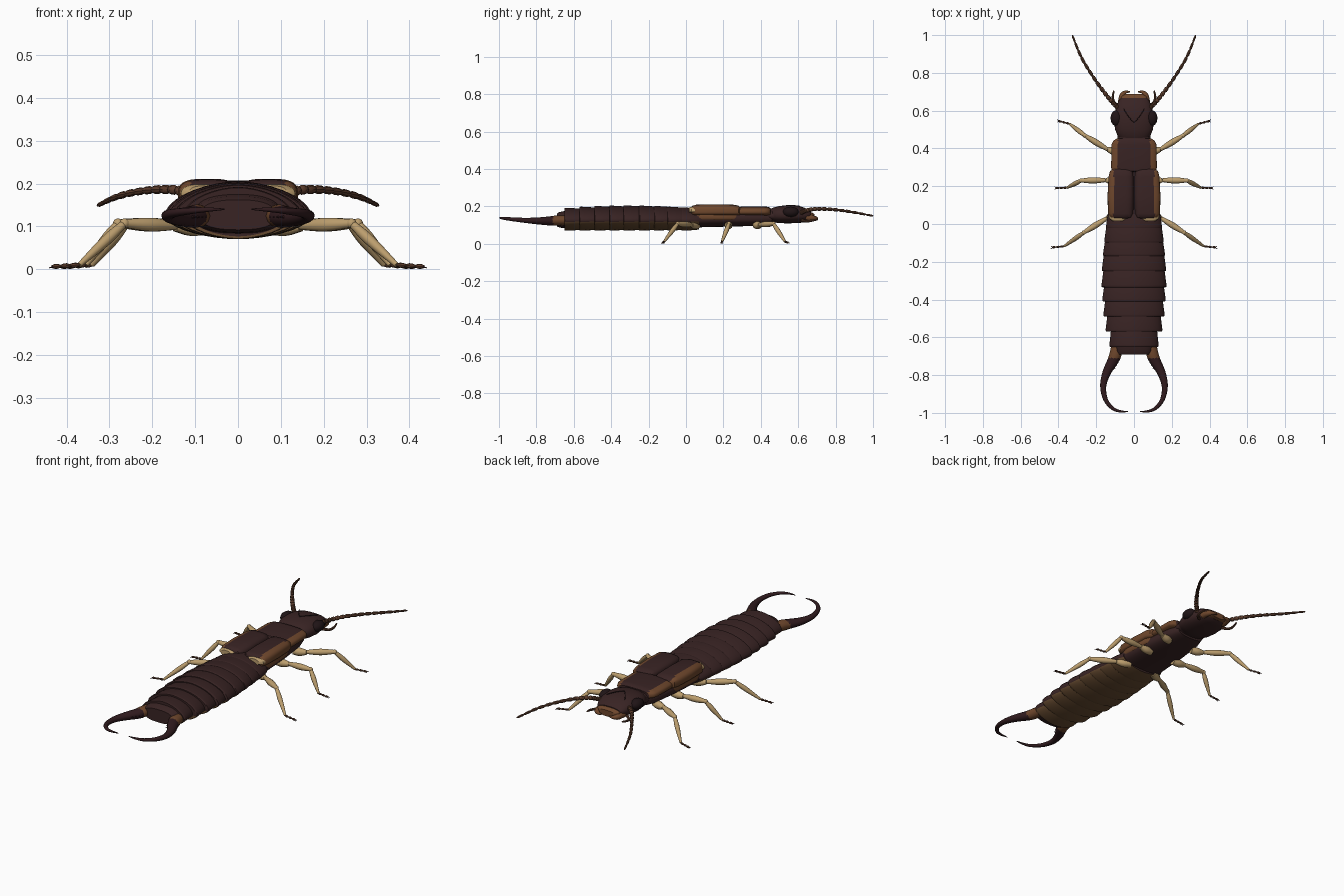
import bpy, bmesh
from math import sin, cos, pi, copysign
from mathutils import Vector

if "Cube" in bpy.data.objects:
    bpy.data.objects.remove(bpy.data.objects["Cube"])

def material(name, rgb):
    m = bpy.data.materials.new(name)
    m.use_nodes = True
    m.diffuse_color = (*rgb, 1)
    m.node_tree.nodes["Principled BSDF"].inputs["Base Color"].default_value = (*rgb, 1)
    return m

SHELL = material("dark shell", (0.040, 0.017, 0.017))
BROWN = material("warm brown", (0.155, 0.062, 0.025))
BELLY = material("belly brown", (0.135, 0.070, 0.030))
LEG = material("leg tan", (0.50, 0.34, 0.155))
FEELER = material("feeler brown", (0.105, 0.045, 0.025))
EYE = material("eye black", (0.014, 0.007, 0.008))
CLAW = material("claw dark", (0.030, 0.011, 0.013))
SIDES = (("left", 1), ("right", -1))
made = []

def skin(name, rings, mats, rule=None):
    """Join closed rings of points into a capped mesh; rule picks a material per face centre."""
    bm = bmesh.new()
    loops = [[bm.verts.new(p) for p in ring] for ring in rings]
    for a, b in zip(loops, loops[1:]):
        for i in range(len(a)):
            j = (i + 1) % len(a)
            bm.faces.new((a[i], a[j], b[j], b[i]))
    bm.faces.new(loops[0])
    bm.faces.new(loops[-1])
    bmesh.ops.recalc_face_normals(bm, faces=bm.faces)
    if rule:
        for f in bm.faces:
            f.material_index = rule(f.calc_center_median())
    mesh = bpy.data.meshes.new(name)
    bm.to_mesh(mesh)
    bm.free()
    for m in mats:
        mesh.materials.append(m)
    ob = bpy.data.objects.new(name, mesh)
    bpy.context.collection.objects.link(ob)
    made.append(ob)
    return ob

def oval(y, cx, w, bottom, mid, top, power=1.0, n=36):
    """Cross-section facing along y; power below 1 is boxy, above 1 is lens shaped."""
    ring = []
    for i in range(n):
        c, s = cos(2 * pi * i / n), sin(2 * pi * i / n)
        h = top - mid if s > 0 else mid - bottom
        ring.append(Vector((cx + w * copysign(abs(c) ** power, c), y,
                            mid + h * copysign(abs(s) ** power, s))))
    return ring

def smooth_path(points, steps):
    """Catmull-Rom samples through (x, y, z, radius) points."""
    p = [Vector(q) for q in points]
    p = [2 * p[0] - p[1]] + p + [2 * p[-1] - p[-2]]
    out = []
    for a, b, c, d in zip(p, p[1:], p[2:], p[3:]):
        for k in range(steps):
            t = k / steps
            out.append(0.5 * (2 * b + (c - a) * t + (2 * a - 5 * b + 4 * c - d) * t * t
                              + (3 * b - a - 3 * c + d) * t ** 3))
    return out + [p[-2]]

def tube(name, points, mats, steps=1, side=1, n=10, flat=1.0, rule=None):
    path = smooth_path([(side * x, y, z, r) for x, y, z, r in points], steps)
    rings = []
    for i, q in enumerate(path):
        t = (path[min(i + 1, len(path) - 1)] - path[max(i - 1, 0)]).to_3d().normalized()
        u = t.cross(Vector((0, 0, 1))).normalized()
        v = u.cross(t)
        rings.append([q.to_3d() + q.w * (cos(2 * pi * k / n) * u + flat * sin(2 * pi * k / n) * v)
                      for k in range(n)])
    return skin(name, rings, mats, rule)

def ball(name, loc, size, mat):
    bm = bmesh.new()
    bmesh.ops.create_uvsphere(bm, u_segments=20, v_segments=12, radius=1)
    mesh = bpy.data.meshes.new(name)
    bm.to_mesh(mesh)
    bm.free()
    mesh.materials.append(mat)
    ob = bpy.data.objects.new(name, mesh)
    ob.location, ob.scale = loc, size
    bpy.context.collection.objects.link(ob)
    made.append(ob)
    return ob

# Abdomen: overlapping bands, dark above and brown below
edges = [0.05, -0.025, -0.10, -0.17, -0.25, -0.335, -0.41, -0.49, -0.57, -0.65]
widths = [0.148, 0.157, 0.164, 0.170, 0.172, 0.168, 0.162, 0.150, 0.130]
tops = [0.194, 0.198, 0.202, 0.204, 0.205, 0.204, 0.202, 0.198, 0.192]
for i, (w, top) in enumerate(zip(widths, tops)):
    front, back = edges[i] + 0.02, edges[i + 1]
    rings = [oval(y, 0, w * k, 0.125 - 0.055 * k, 0.125, 0.125 + (top - 0.125) * k, 1.12)
             for y, k in ((front, 0.88), (front - 0.02, 0.945), (back + 0.012, 1.0),
                          (back + 0.003, 0.995), (back, 0.97), (back, 0.88))]
    skin(f"abdomen_band_{i + 1}", rings, (SHELL, BELLY), lambda c: int(c.z < 0.117))

# Tail plate between the pincers
skin("tail_plate", [oval(y, 0, w, b, 0.125, t, 0.8) for y, w, b, t in
                    ((-0.63, 0.105, 0.082, 0.178), (-0.675, 0.098, 0.086, 0.170),
                     (-0.69, 0.088, 0.092, 0.162))], (SHELL,))

# Thorax core
skin("thorax", [oval(y, 0, w, b, 0.135, t, 0.8) for y, w, b, t in
                ((0.0, 0.125, 0.085, 0.180), (0.08, 0.128, 0.088, 0.180), (0.25, 0.118, 0.092, 0.180),
                 (0.40, 0.100, 0.096, 0.180), (0.46, 0.080, 0.105, 0.175))], (SHELL,))

# Neck shield with brown margins
skin("neck_shield", [oval(y, 0, w, 0.148, 0.17, t, 0.7) for y, w, t in
                     ((0.275, 0.106, 0.190), (0.28, 0.116, 0.196), (0.30, 0.121, 0.199),
                      (0.42, 0.119, 0.199), (0.44, 0.110, 0.197), (0.452, 0.092, 0.190))],
     (SHELL, BROWN), lambda c: int(abs(c.x) > 0.087))
skin("neck", [oval(y, 0, w, 0.115, 0.15, 0.188, 0.9) for y, w in ((0.43, 0.085), (0.475, 0.088))], (SHELL,))

for side_name, s in SIDES:
    # Wing covers with a brown outer strip, and the folded wing tips behind them
    skin(f"{side_name}_wing_cover",
         [oval(y, s * cx, w, 0.150, 0.172, t, 0.62) for y, cx, w, t in
          ((0.030, 0.070, 0.042, 0.196), (0.035, 0.070, 0.056, 0.203), (0.055, 0.071, 0.067, 0.209),
           (0.15, 0.071, 0.069, 0.211), (0.25, 0.069, 0.066, 0.209), (0.28, 0.067, 0.060, 0.204),
           (0.290, 0.066, 0.046, 0.195))],
         (SHELL, BROWN), lambda c: int(abs(c.x) > 0.108))
    skin(f"{side_name}_wing_tip", [oval(y, s * 0.085, w, 0.165, 0.175, t, 0.8) for y, w, t in
                                   ((0.06, 0.05, 0.199), (0.03, 0.048, 0.198), (0.017, 0.03, 0.194))], (LEG,))
    # Brown side plate along the thorax
    skin(f"{side_name}_side_plate", [oval(y, s * x, w, 0.125, 0.145, 0.168, 0.8) for y, x, w in
                                     ((0.06, 0.112, 0.012), (0.09, 0.114, 0.018), (0.24, 0.107, 0.018),
                                      (0.27, 0.104, 0.010))], (BROWN,))

# Head
skin("head", [oval(y, 0, w, b, 0.155, t, 0.85) for y, w, b, t in
              ((0.445, 0.060, 0.125, 0.182), (0.465, 0.086, 0.115, 0.193), (0.50, 0.100, 0.110, 0.202),
               (0.55, 0.107, 0.109, 0.206), (0.60, 0.099, 0.111, 0.203), (0.635, 0.088, 0.114, 0.192),
               (0.658, 0.078, 0.118, 0.180), (0.668, 0.066, 0.124, 0.172))], (SHELL,))
skin("upper_lip", [oval(y, 0, w, 0.125, 0.145, t, 0.75) for y, w, t in
                   ((0.65, 0.072, 0.172), (0.675, 0.068, 0.166), (0.688, 0.045, 0.158))], (BROWN,))

feeler = [(0.085, 0.615, 0.165, 0.013), (0.115, 0.645, 0.178, 0.012), (0.16, 0.70, 0.186, 0.011),
          (0.22, 0.785, 0.183, 0.009), (0.28, 0.885, 0.170, 0.008), (0.327, 1.0, 0.149, 0.005)]
pincer = [(0.090, -0.645, 0.125, 0.030), (0.098, -0.69, 0.124, 0.032), (0.112, -0.725, 0.122, 0.029),
          (0.146, -0.79, 0.122, 0.022), (0.163, -0.86, 0.125, 0.016), (0.150, -0.93, 0.131, 0.012),
          (0.112, -0.977, 0.136, 0.009), (0.070, -0.992, 0.139, 0.006), (0.032, -0.993, 0.140, 0.002)]
for side_name, s in SIDES:
    ball(f"{side_name}_eye", (s * 0.094, 0.56, 0.170), (0.030, 0.042, 0.028), EYE)
    tube(f"{side_name}_head_seam", [(0.055, 0.61, 0.201, 0.002), (0.03, 0.57, 0.2055, 0.002),
                                    (0, 0.535, 0.2055, 0.002)], (EYE,), 3, s, 6)
    # Jaws and mouth feelers
    tube(f"{side_name}_jaw", [(0.068, 0.64, 0.138, 0.018), (0.062, 0.68, 0.136, 0.015),
                              (0.045, 0.698, 0.135, 0.009), (0.022, 0.700, 0.135, 0.003)], (BROWN,), 4, s)
    tube(f"{side_name}_mouth_feeler", [(0.075, 0.62, 0.125, 0.008), (0.105, 0.645, 0.120, 0.007),
                                       (0.112, 0.675, 0.124, 0.006), (0.106, 0.705, 0.130, 0.004)],
         (FEELER,), 4, s, 8)
    # Beaded antenna: pinch the radius at every joint
    beads = smooth_path(feeler, 12)
    for i, q in enumerate(beads):
        q.w *= 0.62 if i % 4 == 0 else 1.0
    tube(f"{side_name}_antenna", beads, (FEELER,), 1, s, 8)
    # Pincer with a brown root and small inner teeth
    tube(f"{side_name}_pincer", pincer, (CLAW, BROWN), 6, s, 12, 0.85, lambda c: int(c.y > -0.712))
    for k in range(4):
        y, x = -0.715 - 0.016 * k, 0.082 + 0.008 * k
        tube(f"{side_name}_pincer_tooth_{k + 1}", [(x + 0.014, y, 0.122, 0.008),
                                                   (x - 0.008, y - 0.004, 0.122, 0.001)], (CLAW,), 1, s, 6)

# Legs: hip, thigh, shin and three-part foot for each pair
legs = (("front", (0.075, 0.375), (0.14, 0.395), (0.26, 0.468), (0.34, 0.530), (0.402, 0.546)),
        ("middle", (0.075, 0.225), (0.15, 0.232), (0.28, 0.230), (0.355, 0.192), (0.415, 0.190)),
        ("rear", (0.075, 0.060), (0.145, 0.030), (0.265, -0.045), (0.370, -0.118), (0.435, -0.124)))
for leg, hip, joint, knee, ankle, toe in legs:
    for side_name, s in SIDES:
        name = f"{side_name}_{leg}"
        tube(f"{name}_hip", [(*hip, 0.100, 0.020), ((hip[0] + joint[0]) / 2, (hip[1] + joint[1]) / 2, 0.098, 0.021),
                             (*joint, 0.100, 0.012)], (LEG,), 4, s)
        mid = [(a + b) / 2 for a, b in zip(joint, knee)]
        tube(f"{name}_thigh", [(*joint, 0.102, 0.010), (*mid, 0.104, 0.0165), (*knee, 0.107, 0.010)],
             (LEG,), 5, s)
        ball(f"{name}_knee", (s * knee[0], knee[1], 0.107), (0.0115,) * 3, LEG)
        mid = [a * 0.6 + b * 0.4 for a, b in zip(knee, ankle)]
        tube(f"{name}_shin", [(*knee, 0.107, 0.009), (*mid, 0.068, 0.0125), (*ankle, 0.010, 0.006)],
             (LEG,), 5, s)
        foot = []
        for k in range(10):
            t = k / 9
            foot.append((ankle[0] + (toe[0] - ankle[0]) * t, ankle[1] + (toe[1] - ankle[1]) * t,
                         0.010 - 0.004 * t, 0.003 if k % 3 == 0 else 0.0058))
        tube(f"{name}_foot", foot, (FEELER,), 1, s, 8)
        for k, dy in enumerate((0.008, -0.008)):
            tube(f"{name}_claw_{k + 1}", [(toe[0] - 0.006, toe[1], 0.006, 0.003),
                                          (toe[0] + 0.006, toe[1] + dy, 0.003, 0.001)], (CLAW,), 1, s, 6)

# Smooth shading with sharp edges kept
bpy.ops.object.select_all(action='DESELECT')
for ob in made:
    ob.select_set(True)
bpy.context.view_layer.objects.active = made[0]
bpy.ops.object.shade_smooth_by_angle(angle=0.7)
